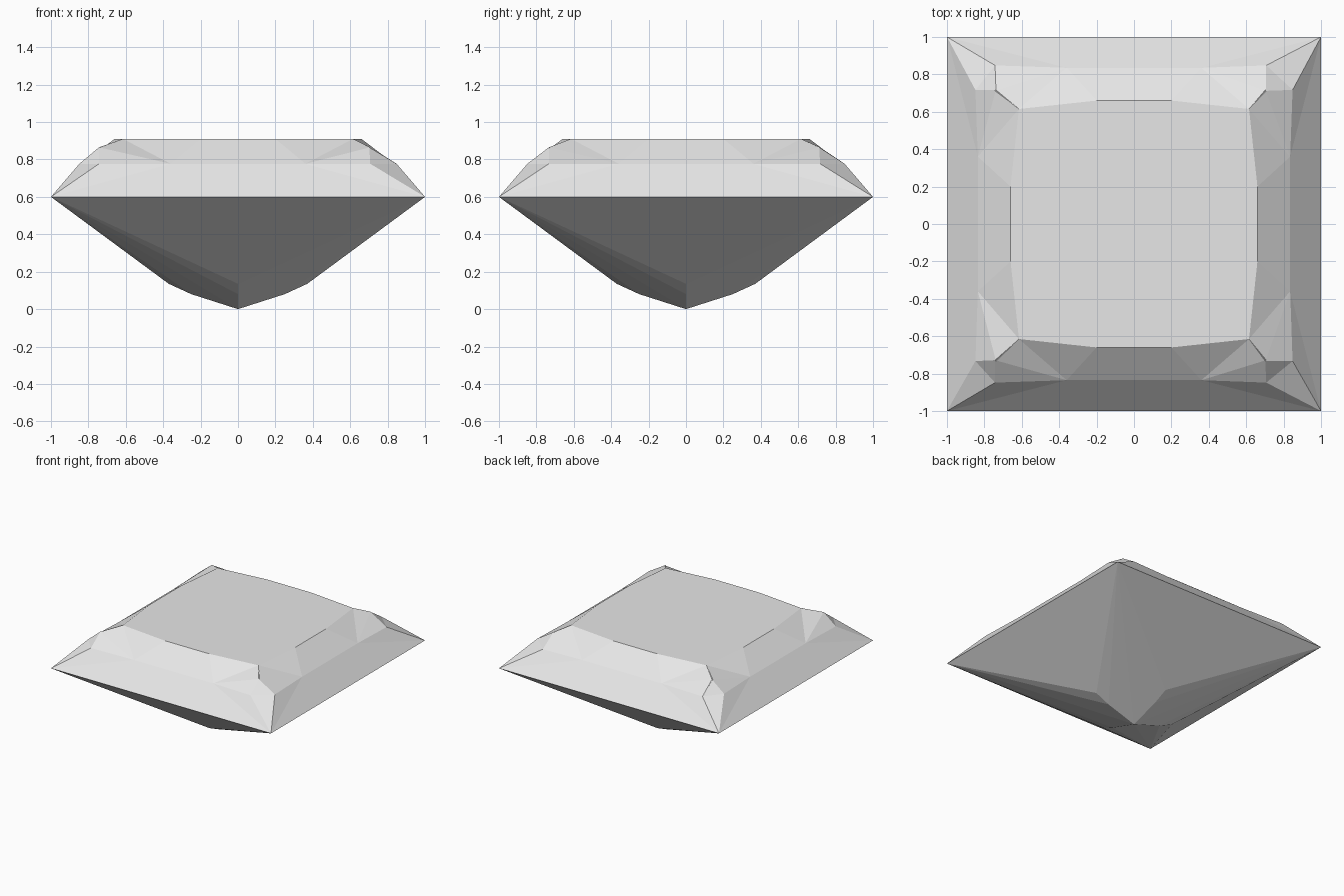
import bpy
import bmesh

if "Cube" in bpy.data.objects:
    bpy.data.objects.remove(bpy.data.objects["Cube"], do_unlink=True)

mat = bpy.data.materials.new("pale grey")
mat.use_nodes = True
GREY = (0.8, 0.8, 0.8, 1)
mat.diffuse_color = GREY
mat.node_tree.nodes["Principled BSDF"].inputs["Base Color"].default_value = GREY

GIRDLE, SHOULDER, KNEE, TABLE = 0.6, 0.777, 0.865, 0.91
SHIFT_X, SHIFT_Y = -0.018, -0.008   # slight irregularity of the corner cuts


def build(name, triangles):
    """Turn loose polygons into one flat-shaded object with welded corners."""
    bm = bmesh.new()
    for poly in triangles:
        bm.faces.new([bm.verts.new(p) for p in poly])
    bmesh.ops.remove_doubles(bm, verts=bm.verts, dist=0.0005)
    bmesh.ops.recalc_face_normals(bm, faces=bm.faces)
    mesh = bpy.data.meshes.new(name)
    bm.to_mesh(mesh)
    bm.free()
    mesh.materials.append(mat)
    bpy.context.collection.objects.link(bpy.data.objects.new(name, mesh))


def turn(p, quarter):
    """Rotate a point about z by quarter turns."""
    x, y, z = p
    for _ in range(quarter):
        x, y = -y, x
    return (x, y, z)


def nudge(p):
    return (p[0] + SHIFT_X, p[1] + SHIFT_Y, p[2])


faces = []
table = []
for q in range(4):
    # Lower half: one broad facet per side, fans running to the point
    left, right = turn((-1, -1, GIRDLE), q), turn((1, -1, GIRDLE), q)
    keel = [turn(p, q) for p in ((0, -0.37, 0.135), (0, -0.25, 0.08), (0, 0, 0))]
    faces.append((left, keel[0], right))
    for a, b in zip(keel, keel[1:]):
        faces += [(left, b, a), (right, a, b)]

    # Upper half: long side facets
    def side(s):
        mid = turn((s * 0.36, -0.835, SHOULDER), q)
        rim = turn((s * 0.2, -0.66, TABLE), q)
        tip = turn((s * 0.615, -0.615, TABLE), q)
        knee = nudge(turn((s * 0.725, -0.72, KNEE), q))
        cut = turn((s * 0.725, -0.848, SHOULDER), q)
        along = nudge(cut)
        # Only slide the cut along its own side
        cut = (along[0], cut[1], cut[2]) if q % 2 == 0 else (cut[0], along[1], cut[2])
        return mid, rim, tip, knee, cut

    ml, rl, tl, kl, cl = side(-1)
    mr, rr, tr, kr, cr = side(1)
    faces += [(left, right, mr, ml), (ml, mr, rr, rl)]
    for corner, (m, r, t, k, c) in ((left, (ml, rl, tl, kl, cl)),
                                    (right, (mr, rr, tr, kr, cr))):
        faces += [(corner, m, c), (c, m, k), (k, m, t), (t, m, r)]
    table += [tl, rl, rr]

    # Corner facets join the end of this side to the start of the next
    if q:
        faces += [(left, last_cut, cl), (last_cut, kl, cl)]
    else:
        first = (left, cl, kl)
    last_cut = cr

corner, cut, knee = first
faces += [(corner, last_cut, cut), (last_cut, knee, cut)]
faces.append(table)   # flat top
build("cut_gemstone", faces)
